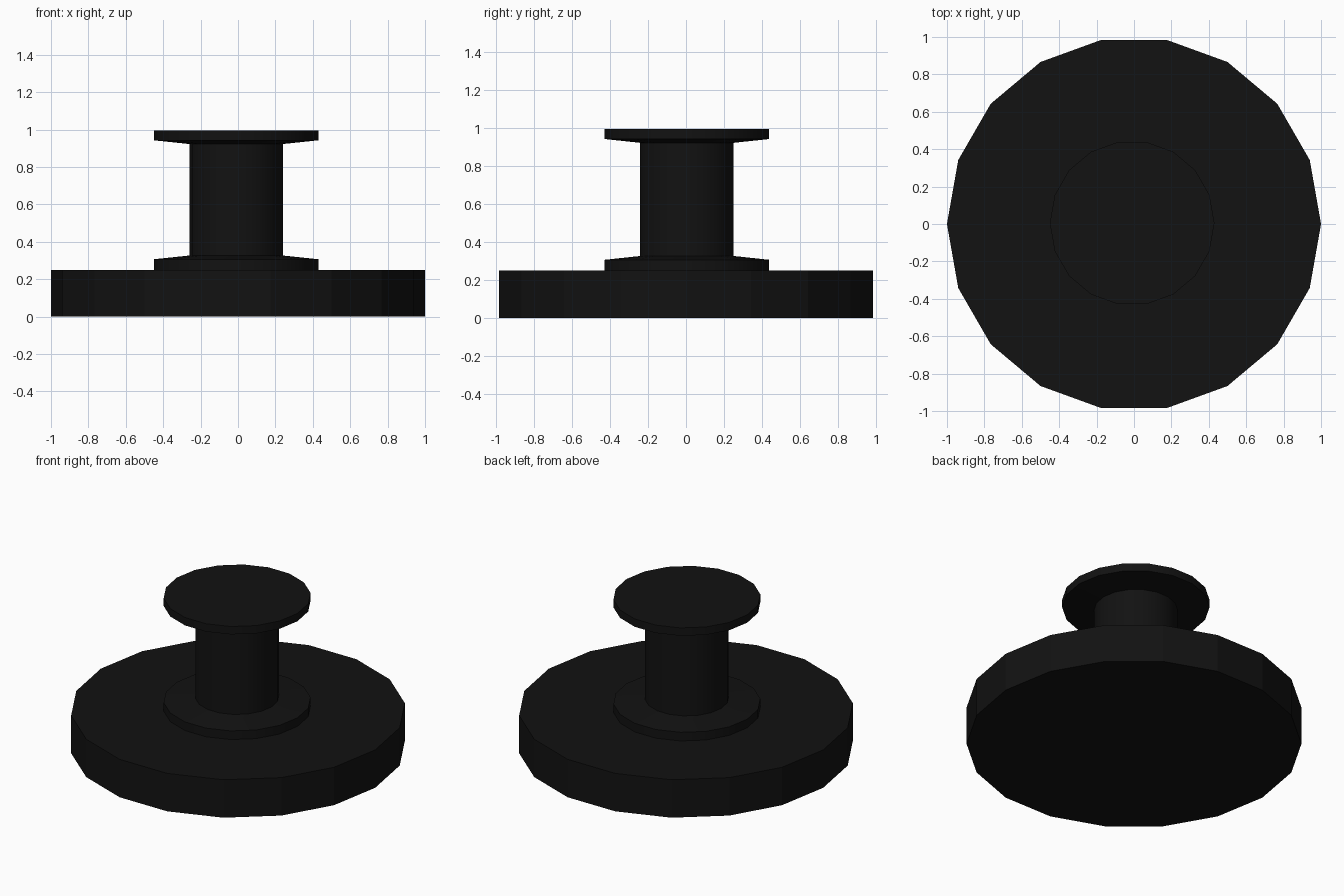
import bpy
import bmesh
from math import cos, sin, pi, radians

if "Cube" in bpy.data.objects:
    bpy.data.objects.remove(bpy.data.objects["Cube"])

SIDES = 18

black = bpy.data.materials.new("black")
black.diffuse_color = (0.006, 0.006, 0.006, 1)
black.use_nodes = True
black.node_tree.nodes["Principled BSDF"].inputs["Base Color"].default_value = black.diffuse_color


def lathe(name, profile, centre=(0, 0), smooth=False):
    """Turn an (radius, z) profile into a closed 18-sided solid."""
    bm = bmesh.new()
    rings = [[bm.verts.new((r * cos(2 * pi * i / SIDES), r * sin(2 * pi * i / SIDES), z))
              for i in range(SIDES)] for r, z in profile]
    for low, high in zip(rings, rings[1:]):
        for i in range(SIDES):
            j = (i + 1) % SIDES
            bm.faces.new((low[i], low[j], high[j], high[i]))
    bm.faces.new(rings[0][::-1])
    bm.faces.new(rings[-1])
    mesh = bpy.data.meshes.new(name)
    bm.to_mesh(mesh)
    bm.free()
    mesh.materials.append(black)
    obj = bpy.data.objects.new(name, mesh)
    obj.location = (*centre, 0)
    bpy.context.collection.objects.link(obj)
    if smooth:
        bpy.ops.object.select_all(action='DESELECT')
        obj.select_set(True)
        bpy.context.view_layer.objects.active = obj
        bpy.ops.object.shade_smooth_by_angle(angle=radians(30))
    return obj


# Wide base disc
lathe("base_disc", [(1.0, 0), (1.0, 0.25)])

# Spool: lower flange, column and upper flange in one turned profile
lathe("spool_knob",
      [(0.44, 0.25), (0.44, 0.307), (0.25, 0.327),
       (0.25, 0.923), (0.44, 0.943), (0.44, 0.995)],
      centre=(-0.01, 0.005), smooth=True)
